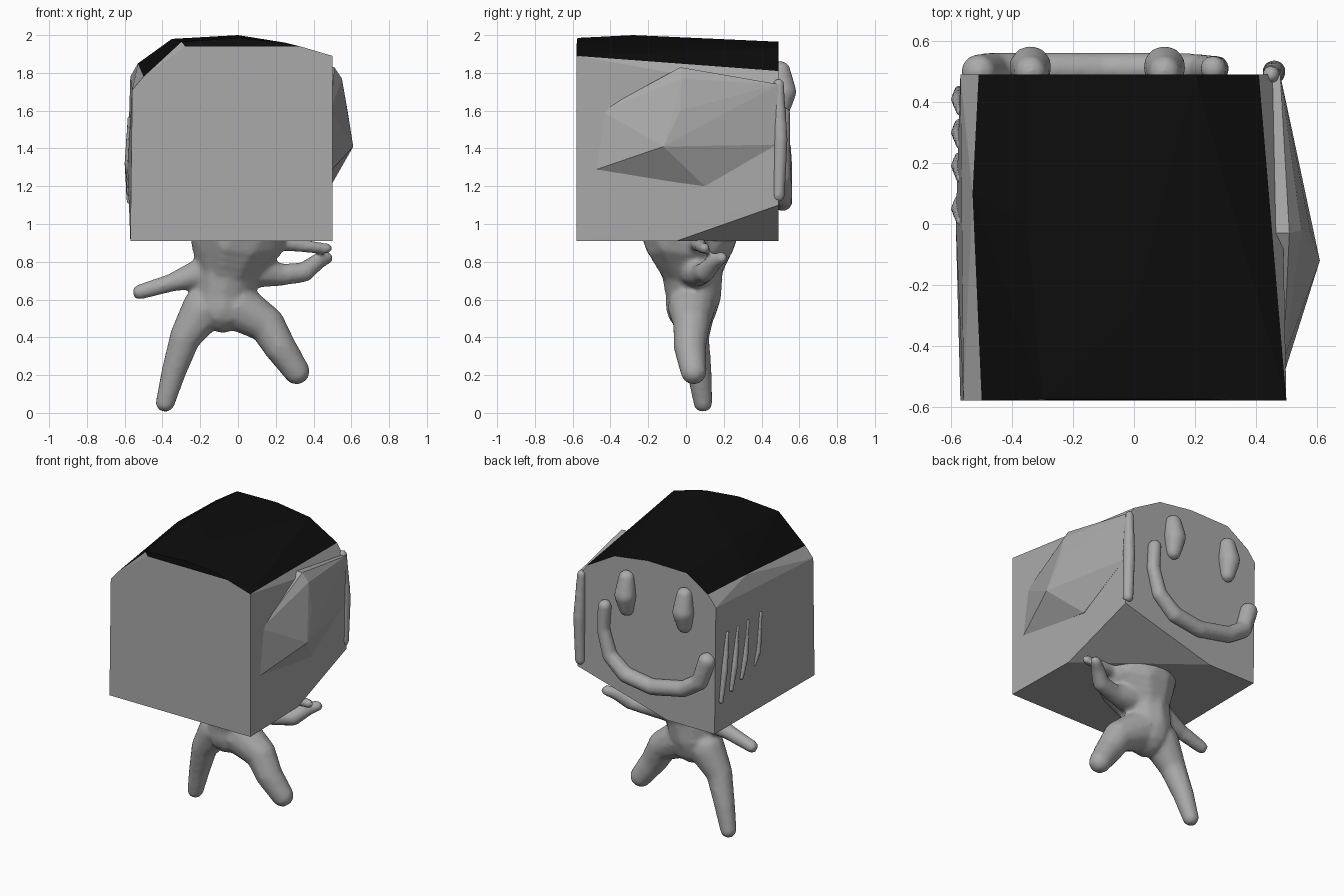
import bpy, bmesh, math
from mathutils import Vector, Matrix


def material(name, r, g, b):
    m = bpy.data.materials.new(name)
    m.diffuse_color = (r, g, b, 1)
    return m


GREY = material("clay grey", 0.4, 0.4, 0.4)
BLACK = material("top black", 0.004, 0.004, 0.004)


def add_object(name, bm, mats):
    me = bpy.data.meshes.new(name)
    bm.to_mesh(me)
    bm.free()
    for m in mats:
        me.materials.append(m)
    ob = bpy.data.objects.new(name, me)
    bpy.context.scene.collection.objects.link(ob)
    return ob


def hull(name, points, mats, rule=None):
    """Faceted block: convex hull of corner points."""
    bm = bmesh.new()
    for p in points:
        bm.verts.new(p)
    res = bmesh.ops.convex_hull(bm, input=bm.verts[:])
    loose = [v for v in bm.verts if not v.link_faces]
    bmesh.ops.delete(bm, geom=loose, context='VERTS')
    bmesh.ops.recalc_face_normals(bm, faces=bm.faces[:])
    bm.normal_update()
    if rule:
        for f in bm.faces:
            f.material_index = rule(f)
    return add_object(name, bm, mats)


def blob(name, chains, voxel):
    """Soft clay form: tapered chains of (x, y, z, radius) fused by remeshing."""
    bm = bmesh.new()
    for chain in chains:
        for a, b in zip(chain, chain[1:]):
            a, b = Vector(a), Vector(b)
            length = (b.xyz - a.xyz).length
            n = max(2, math.ceil(length / (0.35 * min(a.w, b.w))))
            for i in range(n + 1):
                p = a.lerp(b, i / n)
                bmesh.ops.create_icosphere(bm, subdivisions=2, radius=p.w,
                                           matrix=Matrix.Translation(p.xyz))
    ob = add_object(name, bm, [GREY])
    rm = ob.modifiers.new("fuse", 'REMESH')
    rm.mode = 'VOXEL'
    rm.voxel_size = voxel
    rm.use_smooth_shade = True
    sm = ob.modifiers.new("soften", 'SMOOTH')
    sm.factor = 0.5
    sm.iterations = 3
    return ob


# Boxy head with a cut lower corner and a black domed top
head_points = [
    (-.57, -.58, .91), (.50, -.58, .91), (.49, -.05, .91),
    (-.20, .49, .91), (-.56, .49, .91), (.48, .49, 1.10),
    (-.56, -.58, 1.71), (-.50, -.58, 1.78), (-.28, -.58, 1.94),
    (.33, -.58, 1.94), (.50, -.58, 1.89),
    (-.30, -.575, 1.965), (0, -.575, 1.985), (.25, -.575, 1.96),
    (0, -.28, 2.0), (-.35, 0, 1.98),
    (.41, .49, 1.81), (.20, .49, 1.93), (-.05, .49, 1.965),
    (-.35, .49, 1.96), (-.51, .49, 1.855), (-.53, .10, 1.85),
    (.48, .49, 1.70), (-.57, .49, 1.78), (-.585, 0, 1.30),
]
hull("head", head_points, [GREY, BLACK],
     lambda f: int(f.normal.z > 0.7 or f.calc_center_median().z > 1.925))

# Raised wedge on the right side of the head
side = [
    (.51, -.03, 1.83), (.55, -.02, 1.77), (.58, -.03, 1.60), (.61, -.12, 1.41),
    (.55, -.05, 1.35), (.53, -.22, 1.55), (.48, .49, 1.74), (.48, .48, 1.42),
    (.49, -.45, 1.60), (.49, -.50, 1.28), (.49, .10, 1.20),
]
hull("side_wedge", side + [(.40, y, z) for x, y, z in side], [GREY])

# Face on the back: two eyes and a smile
for name, x in (("eye_right", .10), ("eye_left", -.34)):
    blob(name, [[(x, .50, 1.60, .05), (x, .515, 1.70, .072),
                 (x, .50, 1.81, .055)]], 0.014)
blob("smile", [[(.26, .51, 1.58, .045), (.27, .51, 1.42, .045),
                (.22, .51, 1.25, .05), (.10, .51, 1.15, .055),
                (-.10, .51, 1.12, .055), (-.34, .51, 1.17, .055),
                (-.46, .51, 1.25, .055), (-.51, .50, 1.40, .06)]], 0.014)

# Thin rim on the back right edge of the head
blob("edge_rim", [[(.45, .49, 1.74, .03), (.46, .50, 1.45, .04),
                   (.46, .49, 1.15, .035)]], 0.012)

# Scratched ridges on the left side
for i, y in enumerate((.44, .33, .22, .08)):
    blob(f"side_ridge_{i + 1}",
         [[(-.575, y, 1.12 + .04 * i, .016), (-.58, y - .03, 1.32, .022),
           (-.57, y - .07, 1.56, .016)]], 0.008)

# Body: neck flare, torso, legs and arms
blob("body", [
    [(0, .02, .98, .27), (-.05, .03, .78, .17), (-.08, .04, .62, .15),
     (-.08, .03, .56, .14)],
    [(-.18, .04, .55, .12), (-.28, .04, .40, .085), (-.34, .07, .22, .068),
     (-.385, .09, .055, .053)],
    [(0, .03, .56, .13), (.15, .03, .47, .10), (.22, .02, .35, .088),
     (.31, .04, .22, .072)],
    [(-.20, .03, .74, .08), (-.35, .03, .69, .05), (-.52, .03, .64, .042)],
    [(.08, .05, .76, .10), (.22, .07, .73, .06), (.35, .10, .745, .055),
     (.42, .15, .80, .045), (.47, .19, .82, .034)],
    [(.25, .06, .90, .045), (.38, .08, .88, .034), (.47, .10, .87, .03)],
], 0.016)
